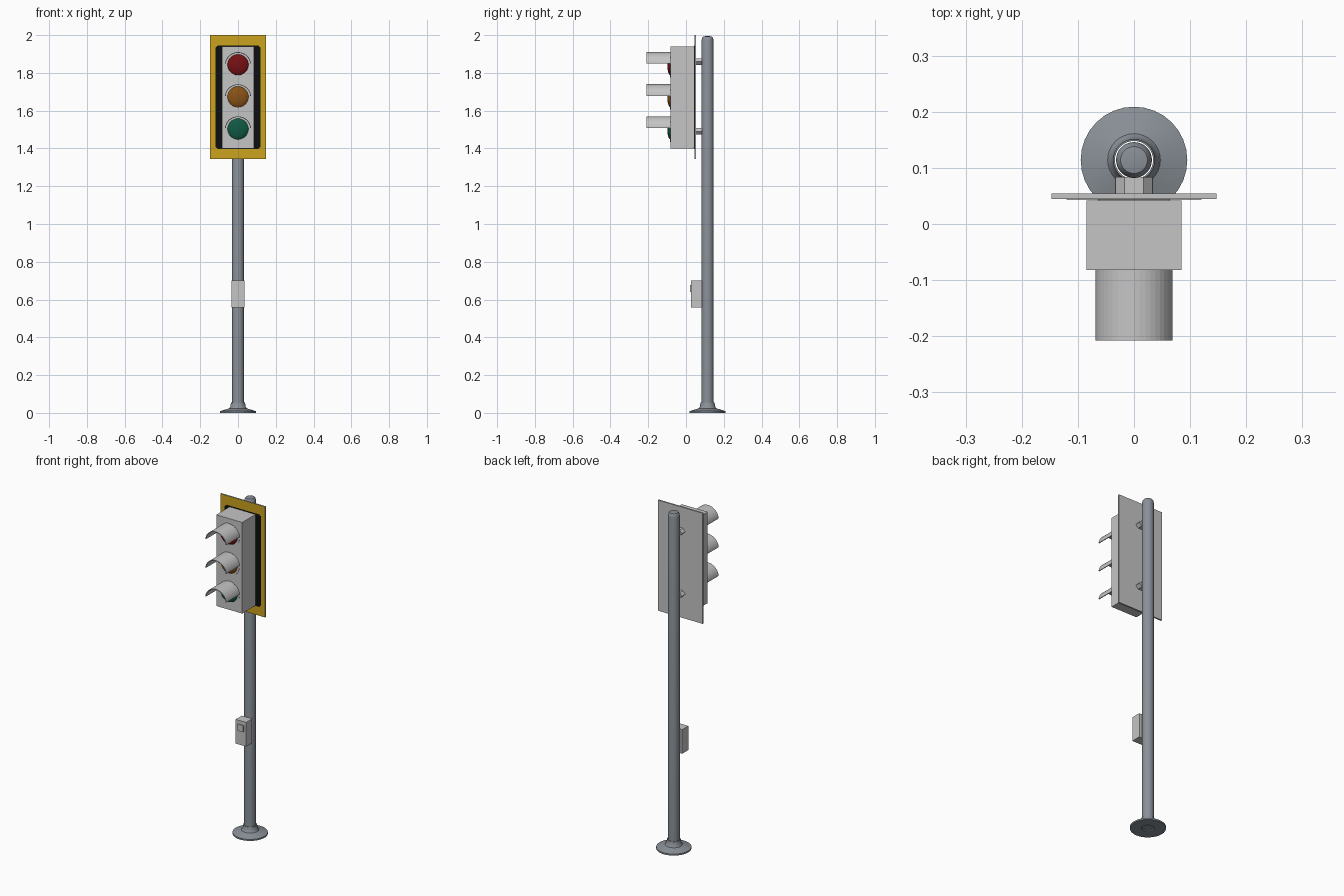
import bpy, bmesh, math
from mathutils import Matrix, Vector

if "Cube" in bpy.data.objects:
    bpy.data.objects.remove(bpy.data.objects["Cube"])


def material(name, r, g, b):
    m = bpy.data.materials.new(name)
    m.diffuse_color = (r, g, b, 1)
    m.use_nodes = True
    m.node_tree.nodes["Principled BSDF"].inputs["Base Color"].default_value = m.diffuse_color
    return m


LIGHT = material("light_grey", 0.56, 0.56, 0.56)
STEEL = material("steel_grey", 0.25, 0.28, 0.31)
YELLOW = material("yellow", 0.60, 0.36, 0.014)
BLACK = material("black", 0.004, 0.005, 0.005)
RED = material("red", 0.18, 0.005, 0.006)
AMBER = material("amber", 0.25, 0.085, 0.008)
GREEN = material("green", 0.005, 0.10, 0.055)


def finish(name, bm, mats, smooth=False):
    bmesh.ops.recalc_face_normals(bm, faces=bm.faces)
    me = bpy.data.meshes.new(name)
    bm.to_mesh(me)
    bm.free()
    for m in mats:
        me.materials.append(m)
    ob = bpy.data.objects.new(name, me)
    bpy.context.collection.objects.link(ob)
    if smooth:
        bpy.ops.object.select_all(action='DESELECT')
        ob.select_set(True)
        bpy.context.view_layer.objects.active = ob
        bpy.ops.object.shade_smooth_by_angle(angle=math.radians(30))
    return ob


def prism(name, outline, y0, y1, *mats):
    """Outline in x, z extruded along y; a second material goes on the front face."""
    bm = bmesh.new()
    f = bm.faces.new([bm.verts.new((x, y0, z)) for x, z in outline])
    ext = bmesh.ops.extrude_face_region(bm, geom=[f], use_keep_orig=True)
    moved = [v for v in ext["geom"] if isinstance(v, bmesh.types.BMVert)]
    bmesh.ops.translate(bm, verts=moved, vec=(0, y1 - y0, 0))
    if len(mats) > 1:
        f.material_index = 1
    return finish(name, bm, mats)


def rect(w, z0, z1, c=0.0):
    if not c:
        return [(-w, z0), (w, z0), (w, z1), (-w, z1)]
    return [(-w + c, z0), (w - c, z0), (w, z0 + c), (w, z1 - c),
            (w - c, z1), (-w + c, z1), (-w, z1 - c), (-w, z0 + c)]


def lathe(name, profile, centre, mat, along_y=False, closed=False, steps=32):
    """Profile of (radius, height) spun about z, or about -y for parts facing front."""
    bm = bmesh.new()
    vs = [bm.verts.new((r, 0, h)) for r, h in profile]
    es = [bm.edges.new(p) for p in zip(vs, vs[1:])]
    if closed:
        es.append(bm.edges.new((vs[-1], vs[0])))
    bmesh.ops.spin(bm, geom=vs + es, cent=(0, 0, 0), axis=(0, 0, 1),
                   angle=math.tau, steps=steps)
    bmesh.ops.remove_doubles(bm, verts=bm.verts, dist=1e-5)
    if along_y:
        bm.transform(Matrix.Rotation(math.pi / 2, 4, 'X'))
    bm.transform(Matrix.Translation(Vector(centre)))
    return finish(name, bm, [mat], True)


POLE_Y = 0.114
FRONT_Y = -0.082

# pole with tapered cap, and flanged foot
lathe("pole", [(0, 0.005), (0.032, 0.005), (0.032, 1.972), (0.029, 1.985),
               (0.024, 1.992), (0, 1.996)], (0, POLE_Y, 0), STEEL)
lathe("foot_flange", [(0.034, 0), (0.095, 0), (0.095, 0.009), (0.047, 0.024),
                      (0.041, 0.032), (0.037, 0.055), (0.034, 0.055)],
      (0, POLE_Y, 0), STEEL, closed=True)

# backplate, painted panel, spacer and signal housing
prism("backplate", rect(0.147, 1.345, 2.0), 0.045, 0.054, LIGHT, YELLOW)
prism("black_panel", rect(0.12, 1.398, 1.944, 0.012), 0.0435, 0.046, BLACK)
prism("housing_spacer", rect(0.064, 1.42, 1.92), 0.04, 0.046, LIGHT)
prism("housing", rect(0.085, 1.40, 1.94), FRONT_Y, 0.042, LIGHT)

# brackets between backplate and pole
for i, z in enumerate((1.49, 1.86)):
    hexagon = [(-0.033, z), (-0.017, z - 0.017), (0.017, z - 0.017),
               (0.033, z), (0.017, z + 0.017), (-0.017, z + 0.017)]
    prism(f"bracket_{i + 1}", hexagon, 0.053, 0.084, LIGHT)

# lamps: domed lens, thin rim and half-tube visor
for label, z, mat in (("red", 1.843, RED), ("amber", 1.673, AMBER), ("green", 1.503, GREEN)):
    dome = [(0.056 * math.cos(a), 0.017 * math.sin(a))
            for a in (math.pi / 2 * k / 6 for k in range(7))]
    lathe(f"{label}_lens", dome, (0, FRONT_Y, z), mat, along_y=True)
    lathe(f"{label}_rim", [(0.055, -0.002), (0.068, -0.002), (0.068, 0.002), (0.055, 0.002)],
          (0, FRONT_Y, z), LIGHT, along_y=True, closed=True)
    arc = [math.radians(5 + 170 * k / 20) for k in range(21)]
    outline = [(0.069 * math.cos(a), z + 0.067 * math.sin(a)) for a in arc]
    outline += [(0.065 * math.cos(a), z + 0.063 * math.sin(a)) for a in reversed(arc)]
    prism(f"{label}_visor", outline, -0.208, FRONT_Y + 0.002, LIGHT)

# push-button box
prism("button_box", rect(0.034, 0.557, 0.70), 0.027, 0.084, LIGHT)
prism("push_button", rect(0.019, 0.64, 0.678), 0.021, 0.03, LIGHT)
